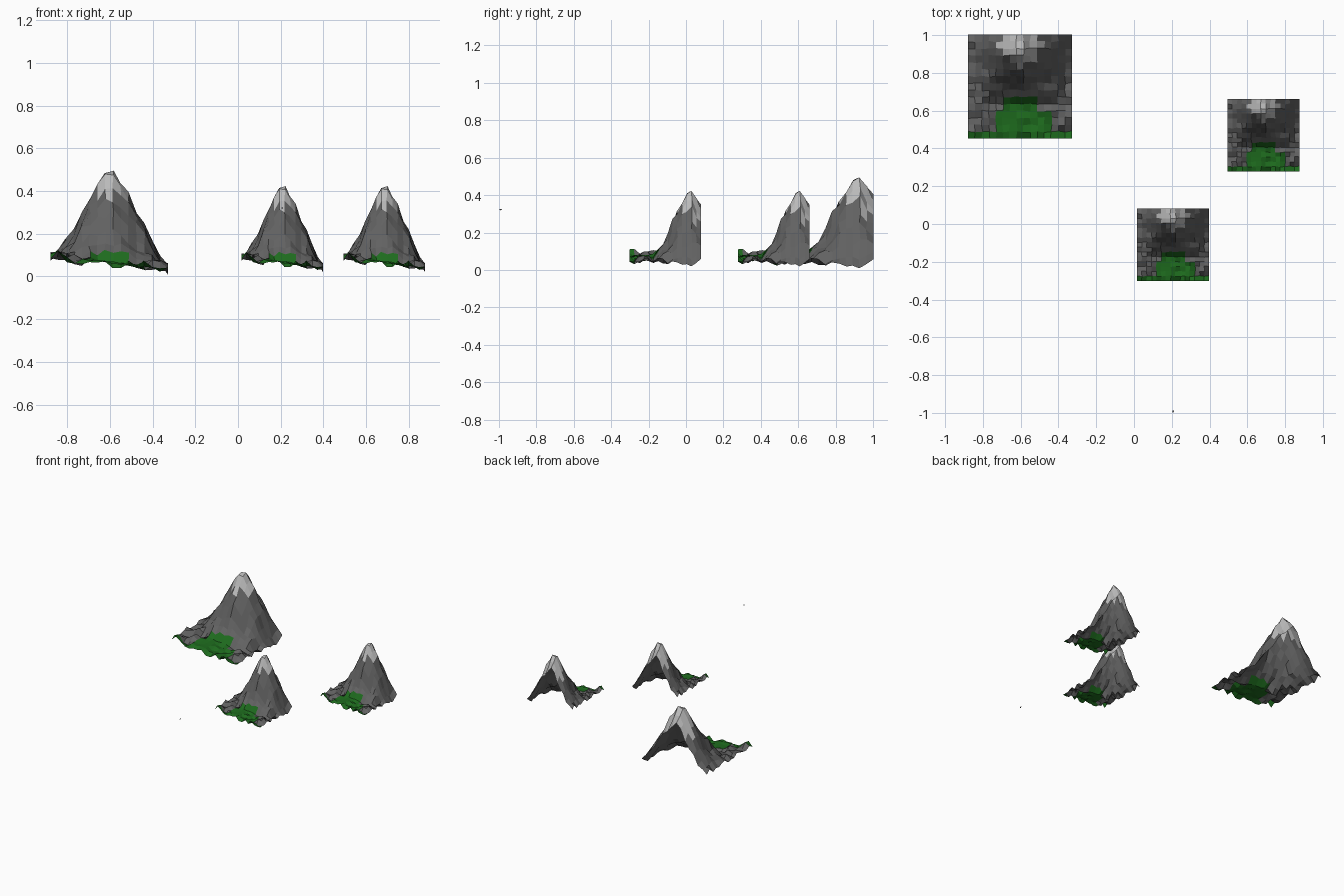
import bpy, bmesh, random
from mathutils import noise, Vector

if "Cube" in bpy.data.objects:
    bpy.data.objects.remove(bpy.data.objects["Cube"])

def material(name, col):
    m = bpy.data.materials.new(name)
    m.diffuse_color = (*col, 1)
    m.use_nodes = True
    m.node_tree.nodes["Principled BSDF"].inputs["Base Color"].default_value = m.diffuse_color
    return m

ROCK = material("rock", (0.12, 0.12, 0.12))
GRASS = material("grass", (0.013, 0.15, 0.013))
SNOW = material("snow", (0.5, 0.5, 0.5))

def curve(points, t):
    for (a, fa), (b, fb) in zip(points, points[1:]):
        if t <= b:
            return fa + (fb - fa) * (t - a) / (b - a)
    return points[-1][1]

# Ridge outline seen from the front, and slope outline seen from the side
ACROSS = [(0, 0), (.11, .1), (.15, .22), (.22, .38), (.29, .58), (.36, .77), (.46, 1), (.54, 1),
          (.6, .87), (.7, .72), (.74, .58), (.8, .48), (.86, .3), (.91, .14), (1, 0)]
ALONG = [(0, 0), (.34, 0), (.42, .12), (.53, .32), (.63, .6), (.74, .83), (.83, 1), (.88, .95), (1, .74)]
N = 15

def is_grass(u, v):
    return v < .06 or (v < .27 and .3 < u < .8) or (v < .39 and .34 < u < .68) or (v < .3 and .24 < u < .35)

def mountain_mesh():
    random.seed(8)
    bm = bmesh.new()
    grid = []
    for j in range(N + 1):
        row = []
        for i in range(N + 1):
            u, v = i / N, j / N
            rise = curve(ACROSS, u) * curve(ALONG, v)
            meadow = is_grass(u, v) and v > .06
            rough = noise.noise(Vector((u * 5, v * 5, 3.3))) * .03 + random.uniform(-.024, .024)
            rough *= .35 if meadow else 1 - .6 * rise ** 3
            z = .095 - .055 * u + .43 * rise + rough
            if 0 < i < N:
                u += random.uniform(-.008, .008)
            if 0 < j < N:
                v += random.uniform(-.008, .008)
            row.append(bm.verts.new((u - .5, v - .5, max(z, .003))))
        grid.append(row)
    # Cleft between the twin summits
    for j in range(N - 3, N):
        grid[j][8].co.z += .01
    for j in range(N):
        for i in range(N):
            f = bm.faces.new((grid[j][i], grid[j][i+1], grid[j+1][i+1], grid[j+1][i]))
            c = f.calc_center_median()
            if is_grass(c.x + .5, c.y + .5):
                f.material_index = 1
            elif c.z > (.37 if c.y < .36 else .31):
                f.material_index = 2
    me = bpy.data.meshes.new("mountain")
    bm.to_mesh(me)
    bm.free()
    for m in (ROCK, GRASS, SNOW):
        me.materials.append(m)
    return me

# Three mountains sharing one faceted, open-backed terrain sheet
mesh = mountain_mesh()
for name, loc, size, height in (("large_mountain", (-.603, .727, 0), .55, 1),
                                ("near_mountain", (.207, -.11, .012), .382, .83),
                                ("far_mountain", (.685, .47, .012), .382, .83)):
    ob = bpy.data.objects.new(name, mesh)
    ob.location = loc
    ob.scale = (size, size, height)
    bpy.context.collection.objects.link(ob)

# Tiny pointed flyer hovering in front
bm = bmesh.new()
v = [bm.verts.new(p) for p in ((0, .009, .002), (0, -.009, -.001), (-.004, -.002, -.004),
                               (.004, -.002, -.004), (0, -.002, .004))]
for f in ((0, 2, 4), (0, 4, 3), (0, 3, 2), (1, 4, 2), (1, 3, 4), (1, 2, 3)):
    bm.faces.new([v[k] for k in f])
me = bpy.data.meshes.new("small_flyer")
bm.to_mesh(me)
bm.free()
me.materials.append(ROCK)
ob = bpy.data.objects.new("small_flyer", me)
ob.location = (.207, -.991, .322)
bpy.context.collection.objects.link(ob)
